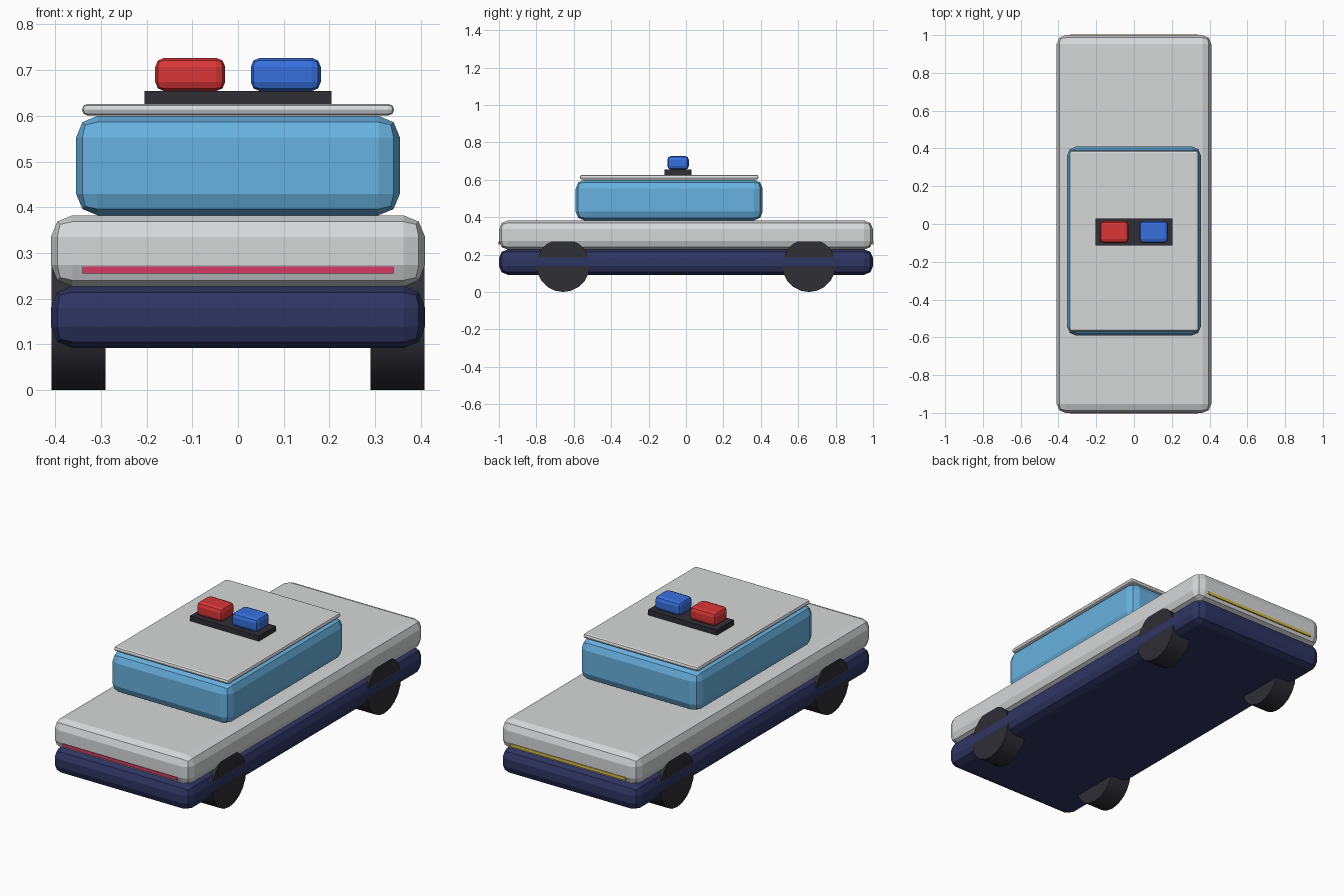
import bpy
import bmesh
import math
from mathutils import Matrix

if "Cube" in bpy.data.objects:
    bpy.data.objects.remove(bpy.data.objects["Cube"])


def material(name, rgb):
    """Flat material from 0-255 sRGB."""
    lin = [(c / 255 / 12.92) if c < 11 else ((c / 255 + 0.055) / 1.055) ** 2.4 for c in rgb]
    m = bpy.data.materials.new(name)
    m.diffuse_color = (*lin, 1)
    m.use_nodes = True
    m.node_tree.nodes["Principled BSDF"].inputs["Base Color"].default_value = m.diffuse_color
    return m


GREY = material("light grey paint", (214, 216, 217))
NAVY = material("navy paint", (47, 53, 98))
GLASS = material("blue glass", (104, 178, 224))
BLACK = material("black rubber", (46, 46, 53))
RED = material("red lamp", (218, 54, 54))
BLUE = material("blue lamp", (55, 112, 222))
PINK = material("pink red light strip", (214, 60, 105))
YELLOW = material("yellow light strip", (214, 190, 70))


def finish(name, bm, mat):
    me = bpy.data.meshes.new(name)
    bm.to_mesh(me)
    bm.free()
    me.materials.append(mat)
    ob = bpy.data.objects.new(name, me)
    bpy.context.collection.objects.link(ob)
    return ob


def box(name, x, y, z, mat, bevel=0.0):
    """Box from (min, max) ranges, with an optional two-step rounded edge."""
    bm = bmesh.new()
    bmesh.ops.create_cube(bm, size=1)
    for v in bm.verts:
        for i, (lo, hi) in enumerate((x, y, z)):
            v.co[i] = lo if v.co[i] < 0 else hi
    if bevel:
        bmesh.ops.bevel(bm, geom=bm.edges[:], offset=bevel, segments=2,
                        profile=0.5, affect='EDGES', clamp_overlap=True)
    return finish(name, bm, mat)


# Body: navy lower half, grey upper half
W = 0.409
box("lower_body", (-W, W), (-1, 1), (0.092, 0.228), NAVY, 0.047)
box("upper_body", (-W, W), (-1, 1), (0.2265, 0.3825), GREY, 0.047)

# Cabin glass and roof panel
box("cabin_glass", (-0.354, 0.354), (-0.59, 0.41), (0.3825, 0.6), GLASS, 0.047)
box("roof_panel", (-0.341, 0.341), (-0.568, 0.388), (0.601, 0.626), GREY, 0.0115)

# Light bar with two lamps
box("light_bar", (-0.204, 0.204), (-0.114, 0.03), (0.626, 0.654), BLACK)
for name, s, mat in (("red_lamp", -1, RED), ("blue_lamp", 1, BLUE)):
    box(name, sorted((s * 0.028, s * 0.181)), (-0.1, 0.015), (0.654, 0.727), mat, 0.02)

# Thin light strips on the nose and tail
box("front_strip", (-0.34, 0.34), (-1.002, -0.995), (0.255, 0.271), PINK)
box("rear_strip", (-0.34, 0.34), (0.995, 1.002), (0.255, 0.271), YELLOW)

# Four wheels
for end, y in (("front", -0.657), ("rear", 0.657)):
    for side, s in (("left", -1), ("right", 1)):
        bm = bmesh.new()
        bmesh.ops.create_cone(bm, cap_ends=True, segments=20, radius1=0.143,
                              radius2=0.143, depth=0.118,
                              matrix=Matrix.Translation((s * 0.349, y, 0.143))
                              @ Matrix.Rotation(math.pi / 2, 4, 'Y'))
        wheel = finish(f"{end}_{side}_wheel", bm, BLACK)
        bpy.ops.object.select_all(action='DESELECT')
        wheel.select_set(True)
        bpy.context.view_layer.objects.active = wheel
        bpy.ops.object.shade_smooth_by_angle(angle=math.radians(30))
